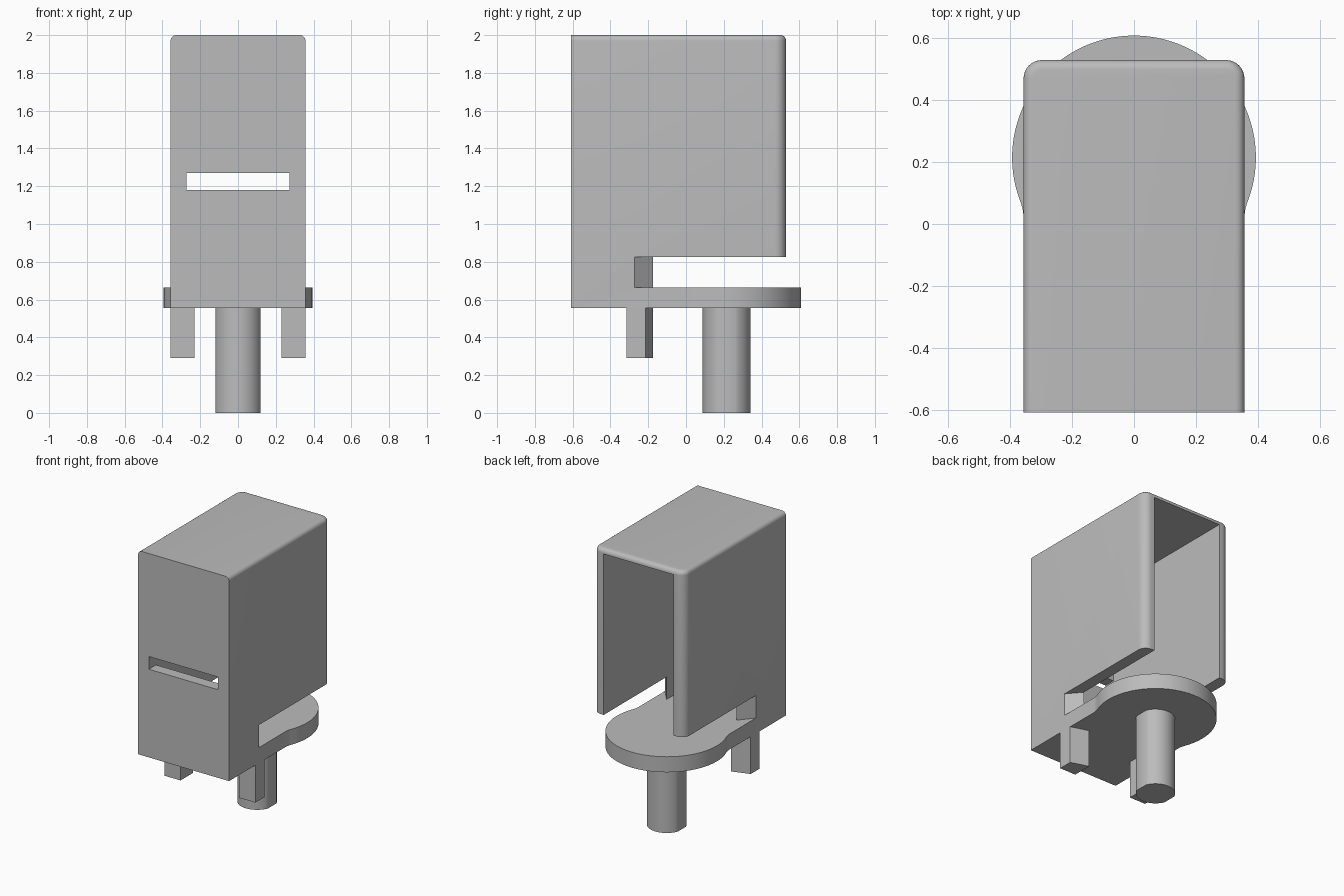
import bpy, bmesh
from math import sin, cos, pi, sqrt, atan2, acos

if "Cube" in bpy.data.objects:
    bpy.data.objects.remove(bpy.data.objects["Cube"])

HALF_W, FRONT, BACK = 0.357, -0.61, 0.53
BASE, FLOOR, SKIRT, TOP = 0.555, 0.665, 0.825, 2.0
INNER = 0.274
HUB_Y, HUB_R = 0.215, 0.394

grey = bpy.data.materials.new("plain grey")
grey.use_nodes = True
grey.diffuse_color = (0.5, 0.5, 0.5, 1)
grey.node_tree.nodes["Principled BSDF"].inputs["Base Color"].default_value = (0.5, 0.5, 0.5, 1)


def prism_mesh(points, z0, z1):
    """Extrude a plan outline between two heights."""
    bm = bmesh.new()
    face = bm.faces.new([bm.verts.new((x, y, z0)) for x, y in points])
    out = bmesh.ops.extrude_face_region(bm, geom=[face])
    for v in out["geom"]:
        if isinstance(v, bmesh.types.BMVert):
            v.co.z = z1
    bmesh.ops.recalc_face_normals(bm, faces=bm.faces)
    return bm


def finish(name, bm):
    mesh = bpy.data.meshes.new(name)
    bm.to_mesh(mesh)
    bm.free()
    mesh.materials.append(grey)
    obj = bpy.data.objects.new(name, mesh)
    bpy.context.collection.objects.link(obj)
    return obj


def rect(x0, x1, y0, y1):
    return [(x0, y0), (x1, y0), (x1, y1), (x0, y1)]


def mirrored(points):
    return points + [(-x, y) for x, y in reversed(points)]


def combine(obj, other, operation):
    """Apply a boolean and drop the helper."""
    mod = obj.modifiers.new(operation, 'BOOLEAN')
    mod.operation, mod.object, mod.solver = operation, other, 'EXACT'
    bpy.context.view_layer.objects.active = obj
    bpy.ops.object.modifier_apply(modifier=mod.name)
    bpy.data.objects.remove(other)


def smooth(obj):
    bpy.ops.object.select_all(action='DESELECT')
    obj.select_set(True)
    bpy.context.view_layer.objects.active = obj
    bpy.ops.object.shade_smooth_by_angle(angle=pi / 7)


# Housing shell: rounded rear corners, then rounded top edges except the front
bm = prism_mesh(rect(-HALF_W, HALF_W, FRONT, BACK), BASE, TOP)
rear = [e for e in bm.edges if all(v.co.y > BACK - 0.01 for v in e.verts)
        and abs(e.verts[0].co.z - e.verts[1].co.z) > 0.1]
bmesh.ops.bevel(bm, geom=rear, offset=0.06, segments=8, profile=0.5, affect='EDGES')
rim = [e for e in bm.edges if all(v.co.z > TOP - 0.01 for v in e.verts)
       and not all(v.co.y < FRONT + 0.01 for v in e.verts)]
bmesh.ops.bevel(bm, geom=rim, offset=0.03, segments=6, profile=0.5, affect='EDGES')
housing = finish("housing", bm)

# Hollow interior, front slot and the gap under the rear of the walls
combine(housing, finish("cavity_cutter", prism_mesh(
    rect(-INNER, INNER, FRONT + 0.08, BACK + 0.2), BASE - 0.1, TOP - 0.035)), 'DIFFERENCE')
combine(housing, finish("slot_cutter", prism_mesh(
    rect(-0.272, 0.272, FRONT - 0.1, FRONT + 0.2), 1.18, 1.27)), 'DIFFERENCE')
gap = mirrored([(0.2, -0.087), (INNER, -0.175), (HALF_W, -0.272), (0.45, -0.381), (0.45, 0.8)])
combine(housing, finish("gap_cutter", prism_mesh(gap, BASE - 0.1, SKIRT)), 'DIFFERENCE')

# Base plate: straight front, filleted neck and round rear hub
R = 0.15
fillet_x = HALF_W + R
drop = sqrt((HUB_R + R) ** 2 - fillet_x ** 2)
fillet_y = HUB_Y - drop
lean = atan2(drop, fillet_x)
half = [(HALF_W, FRONT)]
half += [(fillet_x + R * cos(pi - lean * i / 6), fillet_y + R * sin(pi - lean * i / 6))
         for i in range(7)]
half += [(HUB_R * cos(a), HUB_Y + HUB_R * sin(a))
         for a in (-lean + (pi / 2 + lean) * i / 32 for i in range(1, 32))]
plate = half + [(0, HUB_Y + HUB_R)] + [(-x, y) for x, y in reversed(half)]
combine(housing, finish("base_plate", prism_mesh(plate, BASE, FLOOR)), 'UNION')

bm = bmesh.new()
bm.from_mesh(housing.data)
bmesh.ops.remove_doubles(bm, verts=bm.verts, dist=0.0002)
bmesh.ops.dissolve_limit(bm, angle_limit=0.01, verts=bm.verts, edges=bm.edges)
bm.to_mesh(housing.data)
bm.free()
smooth(housing)

# Shaft with a narrow flat on each side
SHAFT_R = 0.127
flat = acos(0.118 / SHAFT_R)
arc = [flat + (pi - 2 * flat) * i / 20 for i in range(21)]
outline = [(SHAFT_R * cos(a + t), HUB_Y + SHAFT_R * sin(a + t)) for t in (0, pi) for a in arc]
smooth(finish("shaft", prism_mesh(outline, 0, BASE)))

# Pair of feet with a slanted rear face
for side, name in ((1, "left_foot"), (-1, "right_foot")):
    foot = [(0.23, -0.315), (HALF_W, -0.315), (HALF_W, -0.215), (0.23, -0.175)]
    finish(name, prism_mesh([(side * x, y) for x, y in foot], 0.29, BASE))
